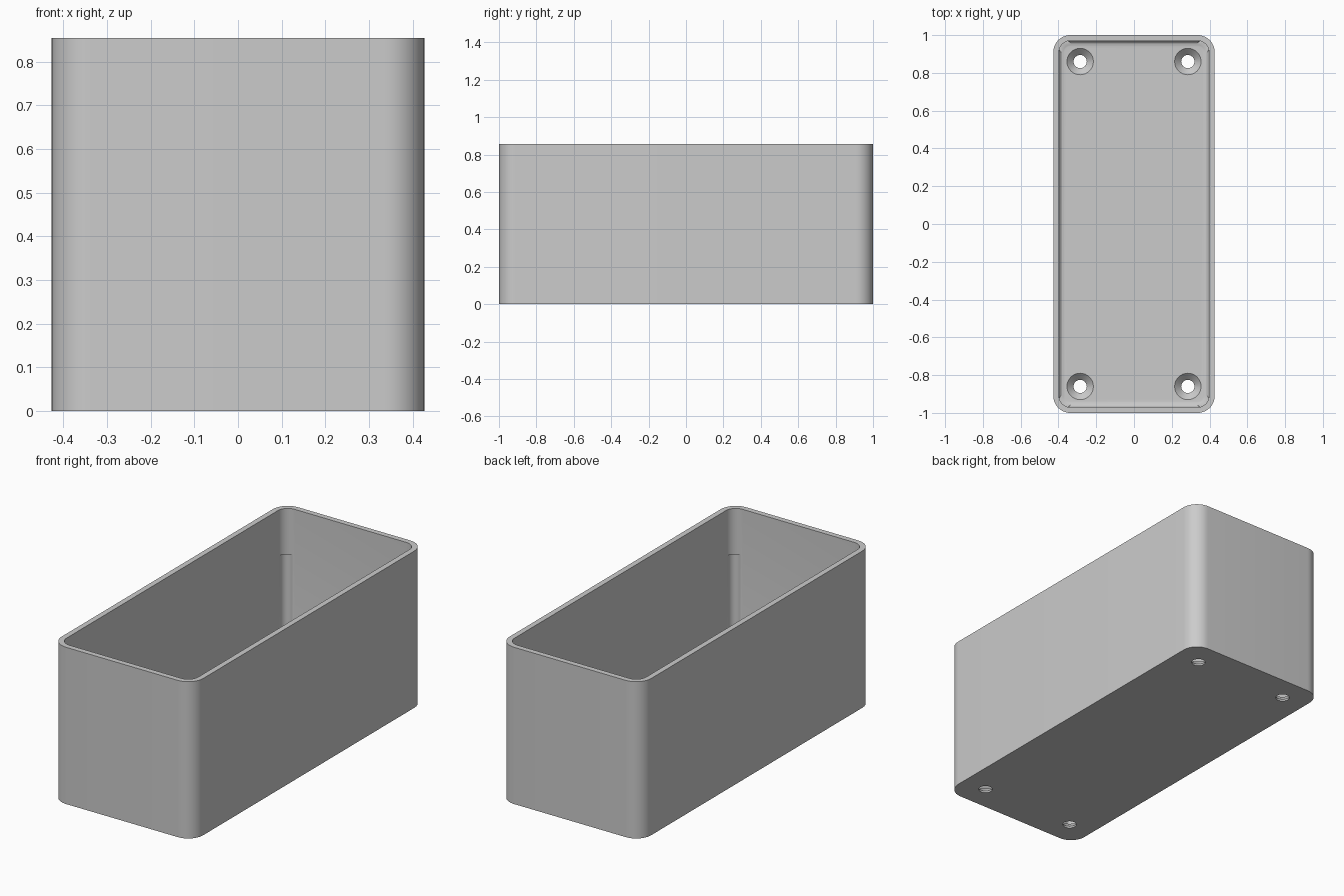
import bpy, bmesh
from math import sin, cos, pi, radians

if "Cube" in bpy.data.objects:
    bpy.data.objects.remove(bpy.data.objects["Cube"], do_unlink=True)

HX, HY, H = 0.427, 1.0, 0.855      # half width, half length, height
WALL, FLOOR = 0.03, 0.045
RADIUS, FILLET = 0.09, 0.03
SEGS = 12                          # segments per rounded corner

grey = bpy.data.materials.new("light grey")
grey.use_nodes = True
colour = (0.6, 0.6, 0.6, 1)
grey.diffuse_color = colour
grey.node_tree.nodes["Principled BSDF"].inputs["Base Color"].default_value = colour


def rounded_ring(bm, inset, z):
    """Rounded rectangle of vertices, inset from the outer outline."""
    r = RADIUS - inset
    cx, cy = HX - RADIUS, HY - RADIUS
    ring = []
    for q, (sx, sy) in enumerate([(1, 1), (-1, 1), (-1, -1), (1, -1)]):
        for i in range(SEGS + 1):
            a = (q + i / SEGS) * pi / 2
            ring.append(bm.verts.new((sx * cx + r * cos(a), sy * cy + r * sin(a), z)))
    return ring


def circle_ring(bm, x, y, r, z, n=32):
    return [bm.verts.new((x + r * cos(2 * pi * i / n), y + r * sin(2 * pi * i / n), z))
            for i in range(n)]


def loft(bm, rings):
    """Skin a stack of rings and cap both ends."""
    for a, b in zip(rings, rings[1:]):
        for i in range(len(a)):
            j = (i + 1) % len(a)
            bm.faces.new((a[i], a[j], b[j], b[i]))
    bm.faces.new(rings[0][::-1])
    bm.faces.new(rings[-1])


def make_object(name, bm):
    bmesh.ops.recalc_face_normals(bm, faces=bm.faces)
    mesh = bpy.data.meshes.new(name)
    bm.to_mesh(mesh)
    bm.free()
    mesh.materials.append(grey)
    ob = bpy.data.objects.new(name, mesh)
    bpy.context.collection.objects.link(ob)
    return ob


# Open box: outer wall, rim, inner wall, filleted floor
bm = bmesh.new()
profile = [(0, 0), (0, H), (WALL, H)]
for k in range(7):
    a = k / 6 * pi / 2
    profile.append((WALL + FILLET * (1 - cos(a)), FLOOR + FILLET * (1 - sin(a))))
loft(bm, [rounded_ring(bm, inset, z) for inset, z in profile])
box = make_object("open_box", bm)

# Cutters: countersunk screw holes and shallow corner reliefs
bm = bmesh.new()
for sx in (-1, 1):
    for sy in (-1, 1):
        hole = [(0.035, -0.02), (0.035, 0.01), (0.07, FLOOR), (0.07, FLOOR + 0.03)]
        loft(bm, [circle_ring(bm, sx * 0.285, sy * 0.86, r, z) for r, z in hole])
        relief = [(0.035, FLOOR + 0.004), (0.035, 0.605)]
        loft(bm, [circle_ring(bm, sx * 0.365, sy * 0.938, r, z) for r, z in relief])
cutter = make_object("hole_cutter", bm)
cutter.hide_render = True

bpy.ops.object.select_all(action="DESELECT")
box.select_set(True)
bpy.context.view_layer.objects.active = box
mod = box.modifiers.new("holes", "BOOLEAN")
mod.operation = "DIFFERENCE"
mod.solver = "EXACT"
mod.object = cutter
bpy.ops.object.modifier_apply(modifier=mod.name)
bpy.data.objects.remove(cutter, do_unlink=True)
bpy.ops.object.shade_smooth_by_angle(angle=radians(30))
